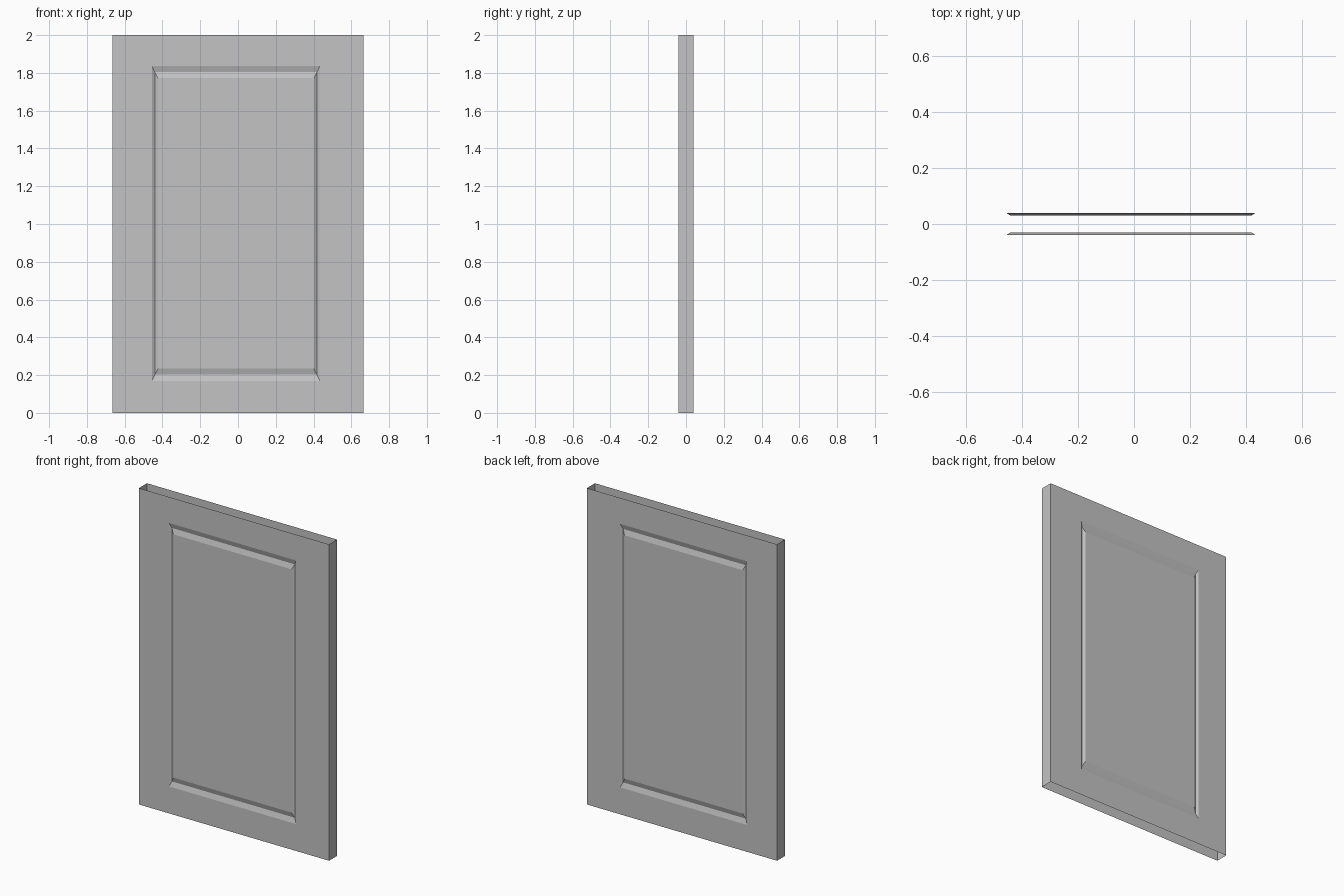
import bpy
import bmesh

cube = bpy.data.objects.get("Cube")
if cube:
    bpy.data.objects.remove(cube, do_unlink=True)

WIDTH, HEIGHT, THICK = 1.33, 2.0, 0.08
GROOVE_DEPTH = 0.01
GROOVE_X, GROOVE_Z = 0.016, 0.032          # half widths of the V groove
LEFT, RIGHT, LOW, HIGH = -0.44, 0.418, 0.202, 1.804   # groove centre line

grey = bpy.data.materials.new("plain_grey")
grey.use_nodes = True
colour = (0.55, 0.55, 0.55, 1)
grey.diffuse_color = colour
grey.node_tree.nodes["Principled BSDF"].inputs["Base Color"].default_value = colour


def make_object(name, bm):
    mesh = bpy.data.meshes.new(name)
    bm.to_mesh(mesh)
    bm.free()
    mesh.materials.append(grey)
    obj = bpy.data.objects.new(name, mesh)
    bpy.context.collection.objects.link(obj)


def rectangle(bm, x0, x1, z0, z1, y):
    return [bm.verts.new((x, y, z)) for x, z in ((x0, z0), (x1, z0), (x1, z1), (x0, z1))]


def door_face(name, side):
    """Flat frame, V groove and raised centre; side is -1 front, 1 back."""
    bm = bmesh.new()
    y = side * THICK / 2
    rings = [rectangle(bm, -WIDTH / 2, WIDTH / 2, 0, HEIGHT, y)]
    for step in (1, 0, -1):
        dx, dz = step * GROOVE_X, step * GROOVE_Z
        depth = 0 if step else GROOVE_DEPTH
        rings.append(rectangle(bm, LEFT - dx, RIGHT + dx, LOW - dz, HIGH + dz,
                               y - side * depth))
    for outer, inner in zip(rings, rings[1:]):
        for i in range(4):
            j = (i + 1) % 4
            bm.faces.new((outer[i], outer[j], inner[j], inner[i]))
    bm.faces.new(rings[-1])
    if side > 0:
        bmesh.ops.reverse_faces(bm, faces=bm.faces[:])
    make_object(name, bm)


def door_edge(name, side):
    """Upright edge strip; the top and bottom of the door stay open."""
    bm = bmesh.new()
    x, y = side * WIDTH / 2, side * THICK / 2
    bm.faces.new([bm.verts.new(p) for p in
                  ((x, -y, 0), (x, y, 0), (x, y, HEIGHT), (x, -y, HEIGHT))])
    make_object(name, bm)


door_face("front_panel", -1)
door_face("back_panel", 1)
door_edge("left_edge", 1)
door_edge("right_edge", -1)
